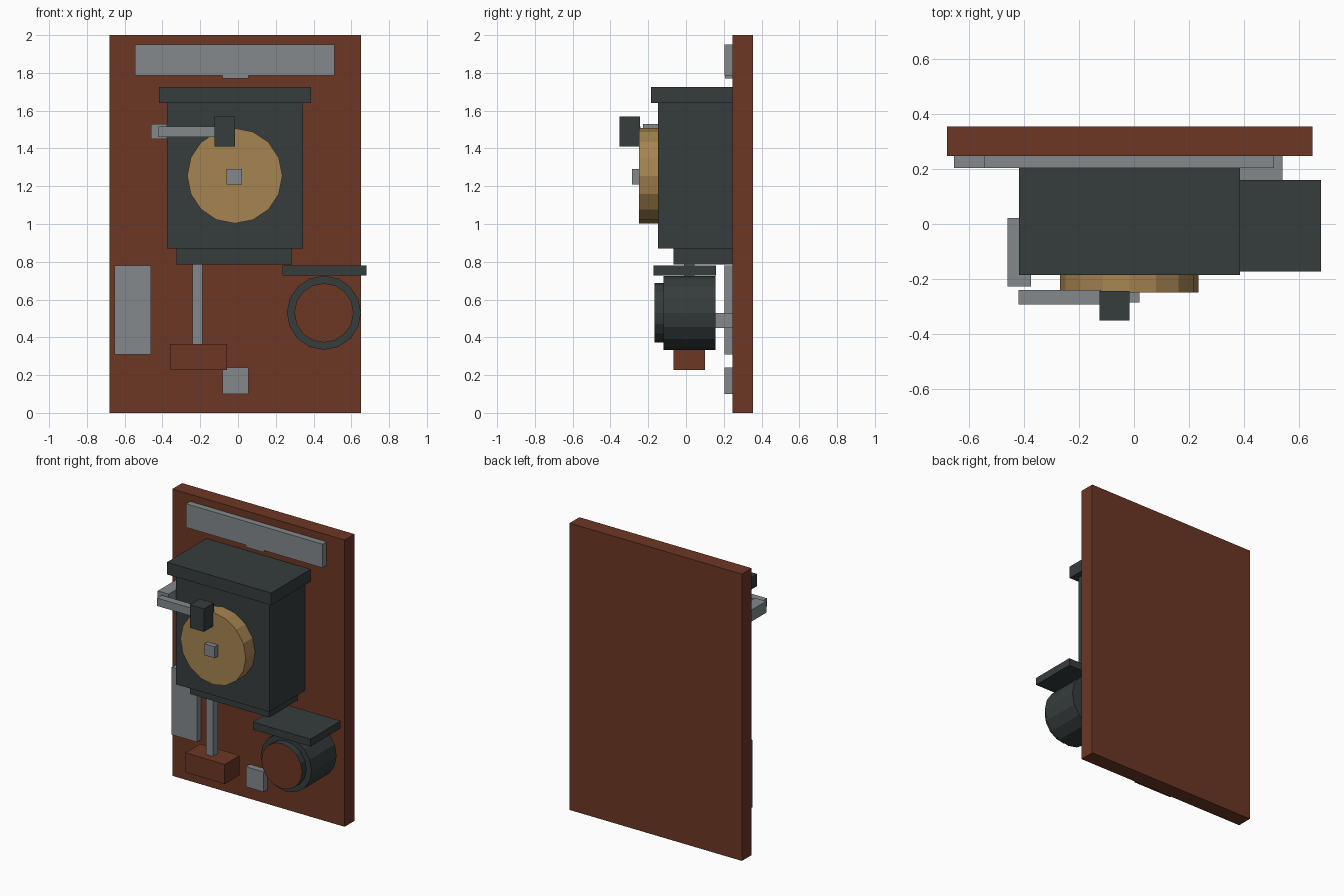
import bpy
import math

default = bpy.data.objects.get("Cube")
if default:
    bpy.data.objects.remove(default, do_unlink=True)


def material(name, rgb):
    m = bpy.data.materials.new(name)
    m.use_nodes = True
    colour = (*rgb, 1)
    m.diffuse_color = colour
    m.node_tree.nodes["Principled BSDF"].inputs["Base Color"].default_value = colour
    return m


WOOD = material("red brown wood", (0.15, 0.038, 0.018))
IRON = material("dark iron", (0.037, 0.046, 0.046))
STEEL = material("grey steel", (0.23, 0.25, 0.265))
BRASS = material("brass", (0.38, 0.23, 0.082))


def box(name, mat, x, y, z):
    """Box filling the given x, y and z ranges."""
    bpy.ops.mesh.primitive_cube_add(size=1, location=[sum(r) / 2 for r in (x, y, z)])
    ob = bpy.context.object
    ob.name = name
    ob.scale = [r[1] - r[0] for r in (x, y, z)]
    bpy.ops.object.transform_apply(location=False, rotation=False, scale=True)
    ob.data.materials.append(mat)
    return ob


def drum(name, mat, x, z, radius, y, cap=None, sides=16):
    """Sixteen-sided cylinder along y, with an optional colour on its front."""
    bpy.ops.mesh.primitive_cylinder_add(
        vertices=sides, radius=radius, depth=y[1] - y[0],
        location=(x, sum(y) / 2, z), rotation=(math.pi / 2, 0, 0))
    ob = bpy.context.object
    ob.name = name
    bpy.ops.object.transform_apply(location=False, rotation=True, scale=False)
    ob.data.materials.append(mat)
    if cap:
        ob.data.materials.append(cap)
        for face in ob.data.polygons:
            if face.normal.y < -0.9:
                face.material_index = 1
    return ob


# Back board and the flat plates fixed to it
BOARD = 0.247
PLATE = (0.204, BOARD)
box("back_board", WOOD, (-0.68, 0.65), (BOARD, 0.355), (0, 2))
box("top_plate", STEEL, (-0.545, 0.51), PLATE, (1.785, 1.95))
box("top_catch", STEEL, (-0.083, 0.055), (0.206, BOARD), (1.77, 1.9))
box("side_plate", STEEL, (-0.655, -0.46), PLATE, (0.31, 0.78))
box("bottom_catch", STEEL, (-0.083, 0.055), PLATE, (0.1, 0.24))

# Main case with cap and foot
box("case_body", IRON, (-0.375, 0.345), (-0.147, BOARD), (0.87, 1.64))
box("case_cap", IRON, (-0.418, 0.386), (-0.186, BOARD), (1.64, 1.725))
box("case_foot", IRON, (-0.325, 0.285), (-0.065, BOARD), (0.785, 0.87))

# Dial and its hub
drum("dial", BRASS, -0.017, 1.255, 0.252, (-0.25, -0.147))
box("dial_hub", STEEL, (-0.06, 0.02), (-0.285, -0.25), (1.21, 1.29))

# Hammer in front of the dial and the arm that carries it
box("hammer_pivot", STEEL, (-0.46, -0.375), (-0.228, 0.022), (1.45, 1.53))
box("hammer_arm", STEEL, (-0.42, -0.12), (-0.292, -0.24), (1.46, 1.515))
box("hammer_head", IRON, (-0.125, -0.016), (-0.352, -0.243), (1.41, 1.57))

# Hanging rod with its wooden weight
box("rod", STEEL, (-0.24, -0.187), (-0.01, 0.045), (0.365, 0.785))
box("weight", WOOD, (-0.36, -0.057), (-0.065, 0.1), (0.228, 0.365))

# Side drum with shelf and bracket
drum("side_drum", IRON, 0.455, 0.53, 0.196, (-0.12, 0.157))
drum("drum_face", IRON, 0.455, 0.53, 0.157, (-0.168, -0.12), cap=WOOD)
box("drum_bracket", STEEL, (0.29, 0.54), (0.157, BOARD), (0.45, 0.53))
box("drum_shelf", IRON, (0.235, 0.68), (-0.173, 0.16), (0.728, 0.78))
